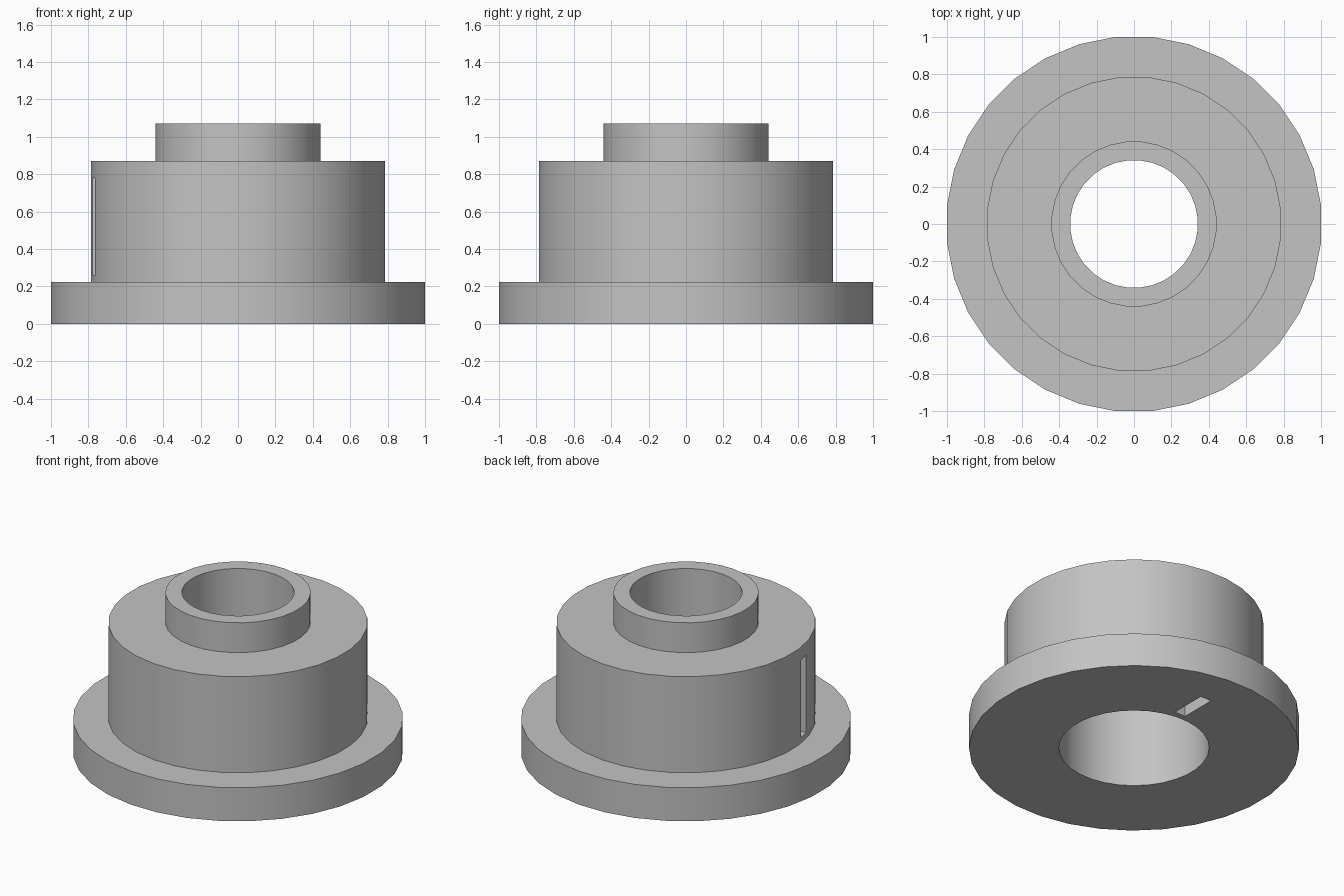
import bpy, bmesh, math
from mathutils import Vector

cube = bpy.data.objects.get("Cube")
if cube:
    bpy.data.objects.remove(cube, do_unlink=True)

SIDES = 32
GREY = (0.55, 0.55, 0.55, 1.0)

grey = bpy.data.materials.new("plain_grey")
grey.use_nodes = True
grey.diffuse_color = GREY
grey.node_tree.nodes["Principled BSDF"].inputs["Base Color"].default_value = GREY


def finish(name, bm):
    """Turn a bmesh into a linked object."""
    bmesh.ops.recalc_face_normals(bm, faces=bm.faces[:])
    mesh = bpy.data.meshes.new(name)
    bm.to_mesh(mesh)
    bm.free()
    mesh.materials.append(grey)
    obj = bpy.data.objects.new(name, mesh)
    bpy.context.collection.objects.link(obj)
    return obj


def lathe(name, profile):
    """Spin a closed (radius, height) profile about z."""
    bm = bmesh.new()
    rings = []
    for radius, z in profile:
        r = radius / math.cos(math.pi / SIDES)
        angles = [(i + 0.5) * math.tau / SIDES for i in range(SIDES)]
        rings.append([bm.verts.new((r * math.cos(a), r * math.sin(a), z)) for a in angles])
    for k, lower in enumerate(rings):
        upper = rings[(k + 1) % len(rings)]
        for i in range(SIDES):
            j = (i + 1) % SIDES
            bm.faces.new((lower[i], lower[j], upper[j], upper[i]))
    return finish(name, bm)


def cut_slot(target, low, high):
    """Cut a box-shaped slot between two corners."""
    low, high = Vector(low), Vector(high)
    bm = bmesh.new()
    bmesh.ops.create_cube(bm, size=1)
    bmesh.ops.scale(bm, vec=high - low, verts=bm.verts)
    bmesh.ops.translate(bm, vec=(low + high) / 2, verts=bm.verts)
    cutter = finish("slot_cutter", bm)
    cutter.hide_render = True
    mod = target.modifiers.new("slot", 'BOOLEAN')
    mod.operation = 'DIFFERENCE'
    mod.solver = 'EXACT'
    mod.object = cutter
    bpy.context.view_layer.objects.active = target
    bpy.ops.object.modifier_apply(modifier=mod.name)
    bpy.data.objects.remove(cutter, do_unlink=True)


# Flange, drum and collar as one turned part with a stepped bore
hub = lathe("flanged_hub", [
    (0.455, 0), (1, 0), (1, 0.225),          # flange
    (0.785, 0.225), (0.785, 0.87),           # drum
    (0.44, 0.87), (0.44, 1.07),              # collar
    (0.34, 1.07), (0.34, 0.6), (0.455, 0.6)  # stepped bore
])

# Blind slots: one in the drum wall, one in the underside
cut_slot(hub, (-0.9, -0.185, 0.26), (-0.53, -0.107, 0.78))
cut_slot(hub, (0.01, 0.495, -0.1), (0.09, 0.74, 0.52))

# Smooth round walls with sharp rims
bpy.ops.object.select_all(action='DESELECT')
hub.select_set(True)
bpy.context.view_layer.objects.active = hub
bpy.ops.object.shade_smooth_by_angle(angle=math.radians(30))
